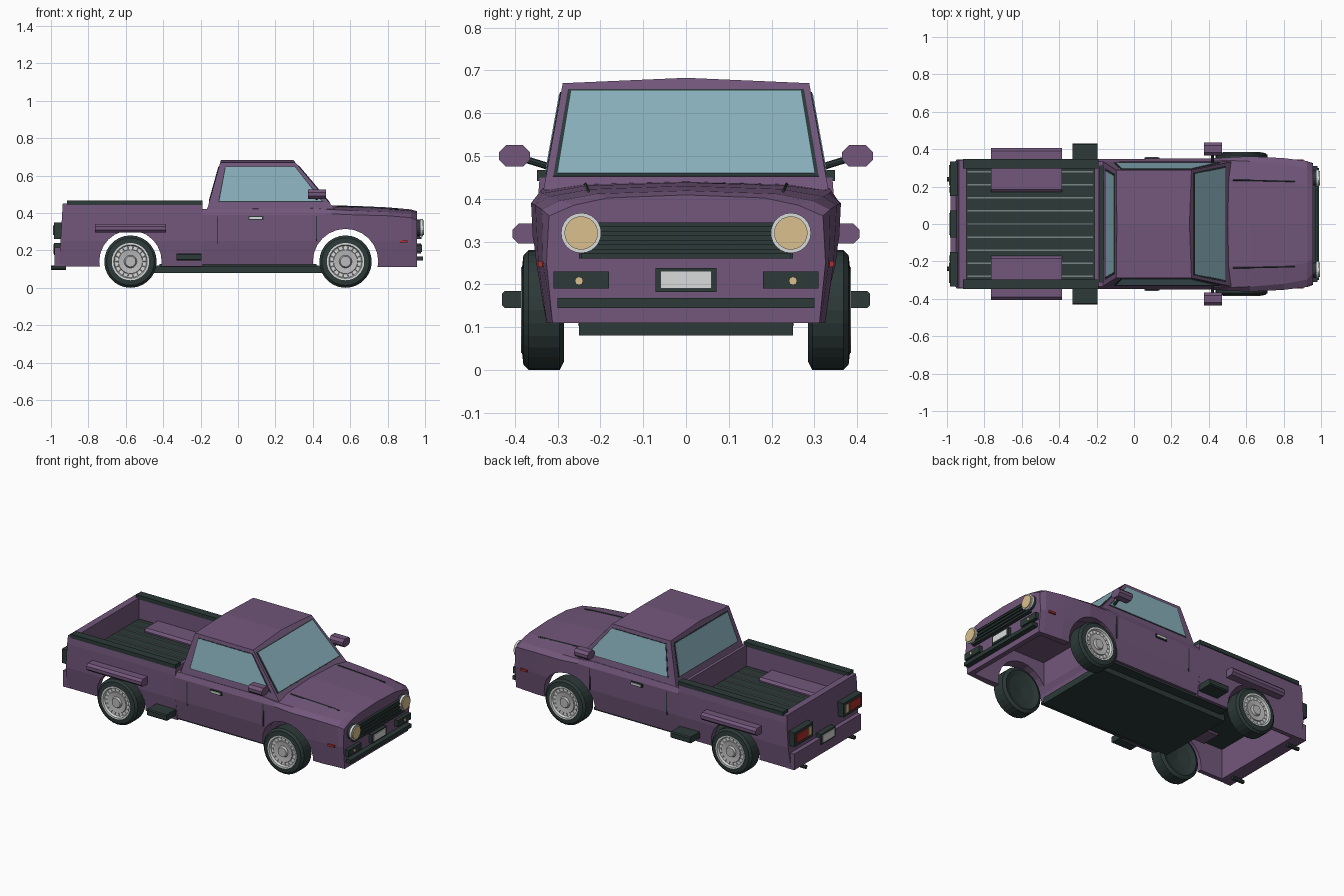
import bpy, bmesh, math
from mathutils import Vector, Matrix

if "Cube" in bpy.data.objects:
    bpy.data.objects.remove(bpy.data.objects["Cube"])


def material(name, rgb):
    m = bpy.data.materials.new(name)
    m.use_nodes = True
    m.diffuse_color = (*rgb, 1)
    m.node_tree.nodes["Principled BSDF"].inputs["Base Color"].default_value = (*rgb, 1)
    return m


PURPLE = material("purple paint", (0.17, 0.095, 0.2))
DARK = material("dark trim", (0.025, 0.042, 0.04))
GLASS = material("window glass", (0.25, 0.43, 0.5))
SILVER = material("silver metal", (0.5, 0.5, 0.5))
BRIGHT = material("bright metal", (0.7, 0.71, 0.71))
TAN = material("lamp lens", (0.7, 0.53, 0.27))
RED = material("red lens", (0.42, 0.03, 0.025))
GREY = material("bed rib grey", (0.19, 0.24, 0.23))


def finish(name, bm, mat):
    bmesh.ops.recalc_face_normals(bm, faces=bm.faces)
    me = bpy.data.meshes.new(name)
    bm.to_mesh(me)
    bm.free()
    me.materials.append(mat)
    ob = bpy.data.objects.new(name, me)
    bpy.context.collection.objects.link(ob)
    return ob


def box(name, x, y, z, mat, bevel=0):
    """Box from (min, max) ranges."""
    bm = bmesh.new()
    bmesh.ops.create_cube(bm, size=1)
    for v in bm.verts:
        v.co = [r[0] + (c + 0.5) * (r[1] - r[0]) for r, c in zip((x, y, z), v.co)]
    if bevel:
        edges = [e for e in bm.edges if abs(e.verts[0].co.x - e.verts[1].co.x) > 1e-4]
        bmesh.ops.bevel(bm, geom=edges, offset=bevel, segments=1, affect='EDGES')
    return finish(name, bm, mat)


def pair(name, x, y, z, mat, bevel=0):
    """The same box on both sides of the truck."""
    box(name + "_near", x, (-y[1], -y[0]), z, mat, bevel)
    box(name + "_far", x, y, z, mat, bevel)


def rod(name, a, b, r, mat, segs=8):
    a, b = Vector(a), Vector(b)
    bm = bmesh.new()
    turn = (b - a).to_track_quat('Z', 'Y').to_matrix().to_4x4()
    bmesh.ops.create_cone(bm, cap_ends=True, segments=segs, radius1=r, radius2=r,
                          depth=(b - a).length, matrix=Matrix.Translation((a + b) / 2) @ turn)
    return finish(name, bm, mat)


def loft(name, rings, mat):
    bm = bmesh.new()
    rows = [[bm.verts.new(p) for p in ring] for ring in rings]
    n = len(rows[0])
    for r, s in zip(rows, rows[1:]):
        for i in range(n):
            bm.faces.new((r[i], r[(i + 1) % n], s[(i + 1) % n], s[i]))
    bm.faces.new(rows[0])
    bm.faces.new(rows[-1])
    return finish(name, bm, mat)


def section(x, low, mid, sh, z_sh, top, z_edge, z_mid, z_bot, lean=0):
    """Body cross-section, mirrored about the middle."""
    half = [(low, z_bot), (mid, 0.25), (sh, z_sh), (top, z_edge),
            (top * 0.7, z_edge + 0.7 * (z_mid - z_edge))]
    ring = half + [(0, z_mid)] + [(-y, z) for y, z in reversed(half)]
    return [(x + lean * (z - z_bot), y, z) for y, z in ring]


def carve(ob, cutters):
    for c in cutters:
        mod = ob.modifiers.new("cut", 'BOOLEAN')
        mod.operation, mod.solver, mod.object = 'DIFFERENCE', 'EXACT', c
    bpy.context.view_layer.update()
    me = bpy.data.meshes.new_from_object(ob.evaluated_get(bpy.context.evaluated_depsgraph_get()))
    ob.modifiers.clear()
    ob.data = me
    me.materials.clear()
    me.materials.append(PURPLE)
    for p in me.polygons:
        p.material_index = 0
    for c in cutters:
        bpy.data.objects.remove(c)


AXLE = 0.575

# Lower body: open bed shell and cab half with a hollow engine bay
bed_row = (0.328, 0.345, 0.346, 0.40, 0.342, 0.450, 0.450, 0.115)
bed = loft("bed_body", [section(-0.957, *bed_row, lean=0.06), section(-0.19, *bed_row)], PURPLE)
cab = loft("cab_and_hood_body", [section(*s) for s in (
    (-0.19, 0.325, 0.345, 0.348, 0.39, 0.335, 0.420, 0.422, 0.125),
    (0.40, 0.325, 0.345, 0.350, 0.39, 0.335, 0.425, 0.440, 0.125),
    (0.50, 0.325, 0.348, 0.356, 0.395, 0.34, 0.418, 0.440, 0.12),
    (0.62, 0.328, 0.355, 0.362, 0.39, 0.335, 0.413, 0.438, 0.115),
    (0.80, 0.325, 0.345, 0.352, 0.385, 0.32, 0.405, 0.430, 0.11),
    (0.925, 0.315, 0.334, 0.337, 0.375, 0.297, 0.395, 0.419, 0.11),
    (0.957, 0.312, 0.326, 0.32, 0.36, 0.262, 0.385, 0.409, 0.11))], PURPLE)
carve(bed, [rod("arch_cutter", (-AXLE, -1, 0.14), (-AXLE, 1, 0.14), 0.167, PURPLE, 24),
            box("bed_cutter", (-0.895, -0.21), (-0.3, 0.3), (0, 0.6), PURPLE)])
carve(cab, [rod("arch_cutter", (AXLE, -1, 0.14), (AXLE, 1, 0.14), 0.175, PURPLE, 24),
            box("bay_cutter", (0.42, 0.925), (-0.285, 0.285), (0, 0.37), PURPLE),
            box("gap_cutter", (-0.184, -0.167), (-0.31, 0.31), (0, 0.6), PURPLE)])
box("chassis_floor", (-0.45, 0.45), (-0.25, 0.25), (0.08, 0.12), DARK)
box("floor_pan", (-0.42, 0.42), (-0.31, 0.31), (0.112, 0.127), DARK)

# Load bed
box("bed_floor", (-0.897, -0.208), (-0.302, 0.302), (0.304, 0.32), DARK)
for i in range(-4, 5):
    box("bed_rib", (-0.89, -0.22), (i * 0.07 - 0.004, i * 0.07 + 0.004), (0.318, 0.325), GREY)
pair("bed_rail", (-0.914, -0.19), (0.298, 0.348), (0.442, 0.467), DARK)
pair("rear_fender", (-0.765, -0.385), (0.17, 0.405), (0.295, 0.342), PURPLE, 0.014)

# Cab upper: side walls and crowned roof
LOW_R, LOW_F = (-0.165, 0.333, 0.42), (0.518, 0.333, 0.42)
TOP_R, TOP_F = (-0.095, 0.288, 0.67), (0.307, 0.288, 0.67)


def flip(p):
    return (p[0], -p[1], p[2])


def end(low, top):
    crown = Vector(low).lerp(Vector(top), 1.05)
    crown.y = 0
    return [flip(low), flip(top), crown, top, low]


loft("cab_upper", [end(LOW_R, TOP_R), end(LOW_F, TOP_F)], PURPLE)


def pane(name, corners, u, v, lift, mat):
    """Plate on a bilinear patch; corners run low-low-top-top."""
    a, b, c, d = (Vector(p) for p in corners)
    n = (b - a).cross(d - a).normalized()
    if n.dot((a + b + c + d) / 4 - Vector((0.15, 0, 0.55))) < 0:
        n.negate()
    spots = [a.lerp(b, s).lerp(d.lerp(c, s), t) for s, t in
             ((u[0], v[0]), (u[1], v[0]), (u[1], v[1]), (u[0], v[1]))]
    loft(name, [[p - n * 0.003 for p in spots], [p + n * lift for p in spots]], mat)


def window(name, corners, u, v, rim):
    pane(name + "_seal", corners, (u[0] - rim, u[1] + rim), (v[0] - rim * 1.5, v[1] + rim * 1.5), 0.002, DARK)
    pane(name, corners, u, v, 0.004, GLASS)


window("windscreen", (flip(LOW_F), LOW_F, TOP_F, flip(TOP_F)), (0.04, 0.96), (0.15, 0.92), 0.014)
window("rear_window", (flip(LOW_R), LOW_R, TOP_R, flip(TOP_R)), (0.06, 0.94), (0.18, 0.9), 0.014)
side = (LOW_R, LOW_F, TOP_F, TOP_R)
window("side_window_far", side, (0.085, 0.945), (0.17, 0.9), 0.01)
window("side_window_near", [flip(p) for p in side], (0.085, 0.945), (0.17, 0.9), 0.01)


# Wheels: lathed tyre, dish, bright trim ring and vent ribs
def lathe(name, profile, centre, sign, mat, segs=28):
    bm = bmesh.new()
    rows = []
    for i in range(segs):
        a = math.tau * i / segs
        rows.append([bm.verts.new((centre[0] + r * math.cos(a), sign * y, centre[1] + r * math.sin(a)))
                     for y, r in profile])
    for i in range(segs):
        r, s = rows[i], rows[(i + 1) % segs]
        for k in range(len(r) - 1):
            bm.faces.new((r[k], r[k + 1], s[k + 1], s[k]))
    bmesh.ops.remove_doubles(bm, verts=bm.verts, dist=1e-5)
    return finish(name, bm, mat)


TYRE = [(0.305, 0), (0.295, 0.09), (0.285, 0.12), (0.295, 0.14), (0.368, 0.14), (0.38, 0.127),
        (0.383, 0.1), (0.36, 0.095), (0.36, 0)]
RING = [(0.36, 0.1), (0.386, 0.1), (0.386, 0.09), (0.372, 0.085), (0.372, 0.066)]
DISH = [(0.365, 0.068), (0.378, 0.064), (0.374, 0.034), (0.386, 0.028), (0.386, 0)]
for x in (-AXLE, AXLE):
    for sign in (-1, 1):
        lathe("tyre", TYRE, (x, 0.14), sign, DARK)
        lathe("wheel_ring", RING, (x, 0.14), sign, BRIGHT)
        lathe("wheel_dish", DISH, (x, 0.14), sign, SILVER)
        for i in range(18):
            a = math.tau * i / 18
            rod("wheel_rib", *[(x + r * math.cos(a), sign * 0.372, 0.14 + r * math.sin(a))
                               for r in (0.064, 0.086)], 0.002, SILVER, 4)

# Front end: grille, lamps, plate and bumper strip
box("grille", (0.94, 0.972), (-0.25, 0.25), (0.26, 0.345), DARK)
for i in range(4):
    z = 0.266 + i * 0.021
    box("grille_slat", (0.96, 0.98), (-0.245, 0.245), (z - 0.006, z + 0.006), DARK)
for s in (-1, 1):
    rod("headlight_bucket", (0.93, s * 0.245, 0.32), (0.978, s * 0.245, 0.32), 0.044, DARK, 24)
    rod("headlight_ring", (0.976, s * 0.245, 0.32), (0.988, s * 0.245, 0.32), 0.047, BRIGHT, 24)
    rod("headlight_lens", (0.98, s * 0.245, 0.32), (0.994, s * 0.245, 0.32), 0.039, TAN, 24)
    rod("indicator_lamp", (0.95, s * 0.25, 0.208), (0.985, s * 0.25, 0.208), 0.01, TAN)
pair("indicator_housing", (0.94, 0.98), (0.18, 0.31), (0.19, 0.23), DARK)
box("front_plate_frame", (0.95, 0.978), (-0.071, 0.071), (0.182, 0.238), DARK)
box("front_plate", (0.96, 0.983), (-0.06, 0.06), (0.19, 0.231), BRIGHT)
box("front_bumper_strip", (0.94, 0.99), (-0.3, 0.3), (0.145, 0.168), DARK)
pair("side_marker", (0.86, 0.905), (0.32, 0.346), (0.241, 0.254), RED)

# Rear end: bumper, lamps, plate and exhaust tips
box("rear_bumper", (-0.98, -0.93), (-0.33, 0.33), (0.115, 0.215), PURPLE)
pair("tail_lamp_housing", (-0.985, -0.93), (0.15, 0.333), (0.262, 0.35), DARK)
pair("tail_lamp_lens", (-0.99, -0.96), (0.205, 0.315), (0.281, 0.332), RED)
pair("reverse_lamp", (-0.99, -0.96), (0.168, 0.198), (0.281, 0.332), TAN)
box("rear_plate_frame", (-0.985, -0.94), (-0.071, 0.071), (0.175, 0.24), DARK)
box("rear_plate", (-0.99, -0.96), (-0.06, 0.06), (0.184, 0.231), BRIGHT)
for s in (-1, 1):
    rod("exhaust_tip", (-1.0, s * 0.24, 0.106), (-0.92, s * 0.24, 0.106), 0.012, DARK)

# Side details: steps, seams, handles, mirrors and hood creases
pair("side_step", (-0.33, -0.195), (0.28, 0.43), (0.145, 0.184), DARK, 0.006)
pair("door_rear_seam", (-0.112, -0.107), (0.335, 0.3485), (0.235, 0.38), DARK)
pair("door_front_seam", (0.418, 0.423), (0.335, 0.354), (0.25, 0.385), DARK)
pair("handle_recess", (0.055, 0.135), (0.335, 0.355), (0.362, 0.384), DARK)
pair("door_handle", (0.062, 0.128), (0.34, 0.359), (0.367, 0.379), BRIGHT)
pair("mirror", (0.375, 0.47), (0.365, 0.437), (0.475, 0.525), PURPLE, 0.016)
for s in (-1, 1):
    rod("mirror_arm", (0.42, s * 0.32, 0.475), (0.42, s * 0.375, 0.492), 0.008, DARK)
    rod("hood_crease", (0.53, s * 0.235, 0.4345), (0.86, s * 0.228, 0.418), 0.004, DARK, 4)
